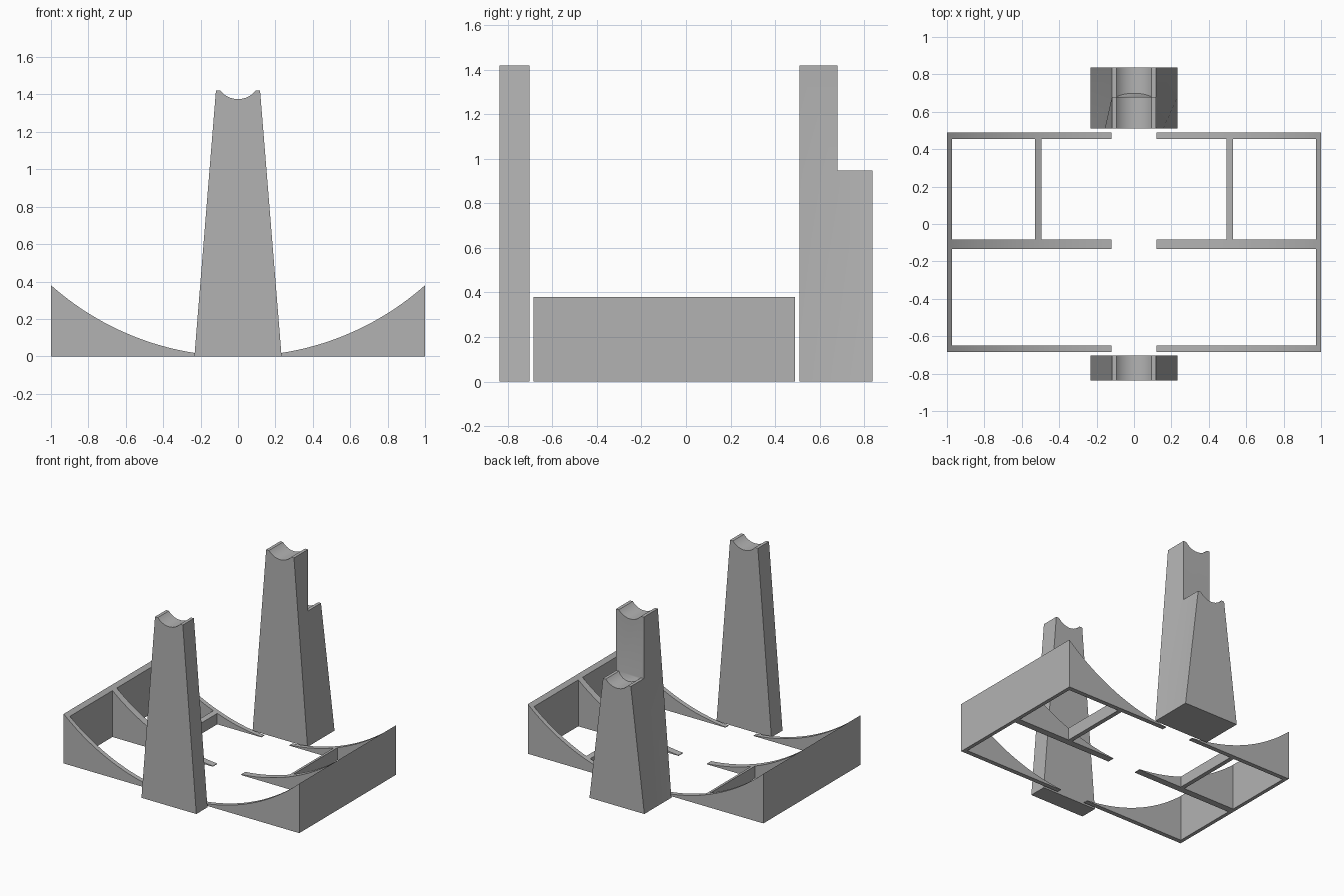
import bpy, bmesh, math

cube = bpy.data.objects.get("Cube")
if cube:
    bpy.data.objects.remove(cube, do_unlink=True)

grey = bpy.data.materials.new("plain_grey")
grey.use_nodes = True
grey.diffuse_color = (0.45, 0.45, 0.45, 1)
bsdf = next(n for n in grey.node_tree.nodes if n.type == 'BSDF_PRINCIPLED')
bsdf.inputs["Base Color"].default_value = (0.45, 0.45, 0.45, 1)

BASE, TOP, RIM, DIP = 0.233, 0.118, 0.094, 0.045   # pylon half-widths and saddle depth
TALL, LOW = 1.42, 0.948                            # pylon heights


def finish(bm, name):
    bmesh.ops.recalc_face_normals(bm, faces=bm.faces)
    mesh = bpy.data.meshes.new(name)
    bm.to_mesh(mesh)
    bm.free()
    mesh.materials.append(grey)
    obj = bpy.data.objects.new(name, mesh)
    bpy.context.collection.objects.link(obj)
    bpy.ops.object.select_all(action='DESELECT')
    obj.select_set(True)
    bpy.context.view_layer.objects.active = obj
    bpy.ops.object.shade_smooth_by_angle(angle=math.radians(25))
    return obj


def saddle(top, steps=16):
    """Points of the round notch, left to right."""
    r = (RIM ** 2 + DIP ** 2) / (2 * DIP)
    a = math.asin(RIM / r)
    angles = [a * (2 * i / steps - 1) for i in range(steps + 1)]
    return [(r * math.sin(t), top - DIP + r * (1 - math.cos(t))) for t in angles]


def outline(top, shoulder=None):
    """Pylon section from the left foot over the top to the right foot."""
    left = [(-BASE, 0)] + ([(-shoulder, LOW)] if shoulder else []) + [(-TOP, top)]
    return left + saddle(top) + [(-x, z) for x, z in reversed(left)]


def ring(bm, pts, y):
    return [bm.verts.new((x, y, z)) for x, z in pts]


def bridge(bm, a, b):
    for i in range(len(a)):
        j = (i + 1) % len(a)
        bm.faces.new((a[i], a[j], b[j], b[i]))


# Front pylon
bm = bmesh.new()
near, far = ring(bm, outline(TALL), -0.838), ring(bm, outline(TALL), -0.703)
bm.faces.new(near)
bm.faces.new(far)
bridge(bm, near, far)
finish(bm, "front_pylon")

# Rear pylon: tall part in front, low step behind
bm = bmesh.new()
slope_width = BASE + (TOP - BASE) * LOW / TALL
near = ring(bm, outline(TALL, slope_width), 0.51)
mid = ring(bm, outline(TALL, TOP), 0.68)
notch = [bm.verts.new((x, 0.68 + 0.42 * (LOW - z), z)) for x, z in saddle(LOW)]
back = ring(bm, outline(LOW), 0.838)
bm.faces.new(near)
bridge(bm, near, mid)
bm.faces.new(mid[1:-1] + [notch[-1], notch[0]])
bm.faces.new(notch)
bridge(bm, mid[:2] + notch + mid[-2:], back)
bm.faces.new(back)
finish(bm, "rear_pylon")

# Side frames: ribs, crossbar and outer wall under one round curve
RADIUS = 1.505
INNER, BAR, WALL = 0.12, (0.495, 0.528), 0.972
YS = [-0.685, -0.65, -0.134, -0.082, 0.455, 0.49]


def span(a, b, n):
    return [a + (b - a) * i / n for i in range(n)]


XS = span(INNER, BAR[0], 12) + list(BAR) + span(BAR[1], WALL, 14)[1:] + [WALL, 1.0]


def solid(x, row):
    rib = row % 2 == 0
    crossbar = row == 3 and BAR[0] < x < BAR[1]
    return rib or crossbar or x > WALL


def side_frame(name, side):
    bm = bmesh.new()
    grid = [[bm.verts.new((side * x, y, 0)) for y in YS] for x in XS]
    for i in range(len(XS) - 1):
        for j in range(len(YS) - 1):
            if solid((XS[i] + XS[i + 1]) / 2, j):
                bm.faces.new((grid[i][j], grid[i + 1][j],
                              grid[i + 1][j + 1], grid[i][j + 1]))
    bmesh.ops.delete(bm, geom=[v for v in bm.verts if not v.link_faces], context='VERTS')
    floor = bm.faces[:]
    new = bmesh.ops.extrude_face_region(bm, geom=floor, use_keep_orig=True)
    for v in new["geom"]:
        if isinstance(v, bmesh.types.BMVert):
            v.co.z = RADIUS - math.sqrt(RADIUS ** 2 - v.co.x ** 2)
    finish(bm, name)


side_frame("left_frame", 1)
side_frame("right_frame", -1)
